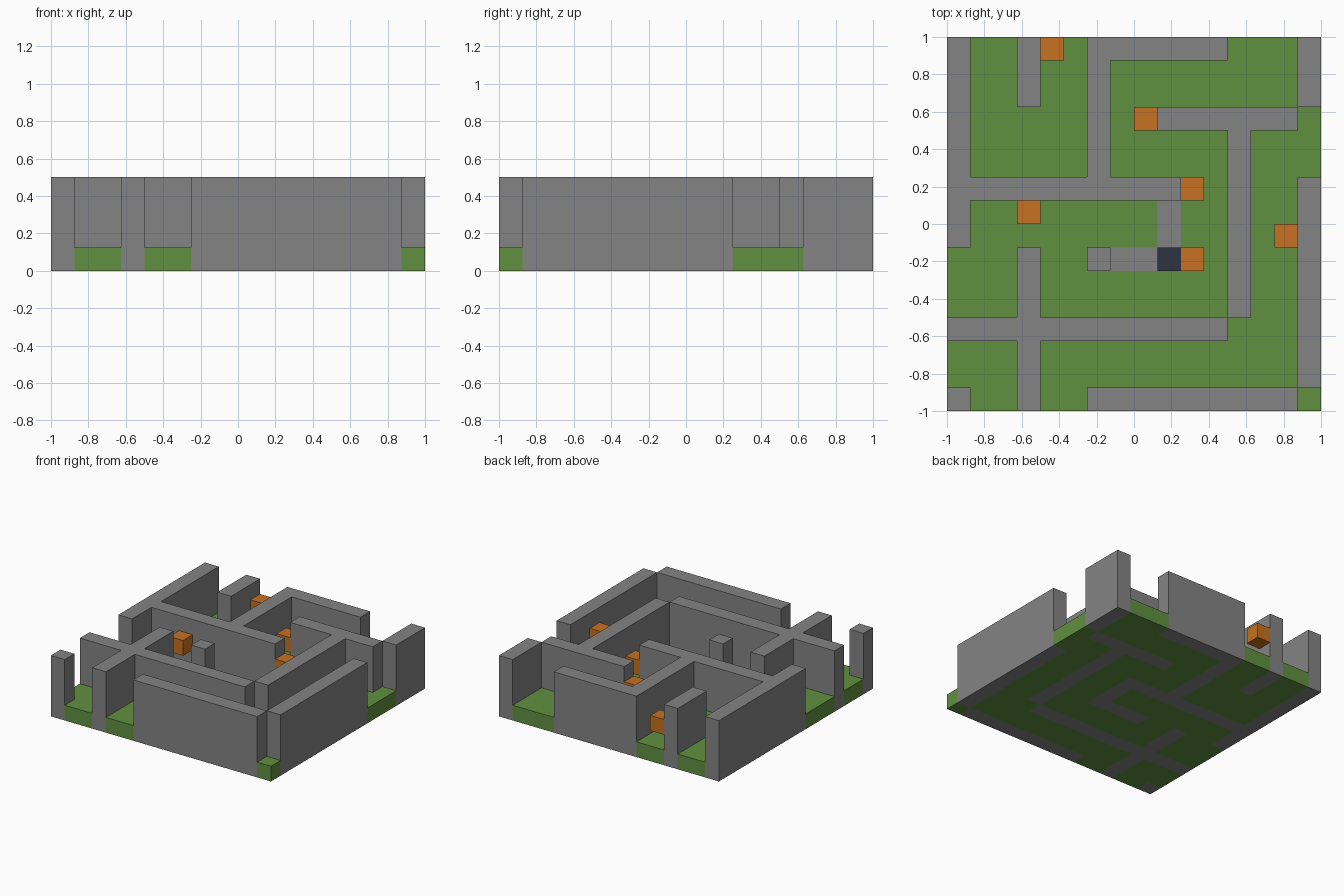
import bpy
import bmesh
import math

cube = bpy.data.objects.get("Cube")
if cube:
    bpy.data.objects.remove(cube, do_unlink=True)

N = 16             # cells per side
CELL = 2 / N


def material(name, rgb):
    mat = bpy.data.materials.new(name)
    mat.use_nodes = True
    mat.diffuse_color = (*rgb, 1)
    mat.node_tree.nodes["Principled BSDF"].inputs["Base Color"].default_value = (*rgb, 1)
    return mat


stone = material("stone grey", (0.235, 0.23, 0.235))
grass = material("grass green", (0.12, 0.28, 0.052))
orange = material("orange", (0.57, 0.165, 0.015))
navy = material("dark navy", (0.026, 0.034, 0.053))


def cells(*rects):
    """Set of grid cells covered by (x0, y0, x1, y1) rectangles."""
    return {(x, y) for x0, y0, x1, y1 in rects
            for x in range(x0, x1) for y in range(y0, y1)}


def block(name, area, bottom, top, mat):
    """Extrude a set of grid cells into one solid with clean flat faces."""
    bm = bmesh.new()
    corners = {}

    def corner(x, y):
        if (x, y) not in corners:
            corners[x, y] = bm.verts.new((x * CELL - 1, y * CELL - 1, bottom * CELL))
        return corners[x, y]

    for x, y in sorted(area):
        bm.faces.new([corner(x, y), corner(x + 1, y), corner(x + 1, y + 1), corner(x, y + 1)])
    base = bm.faces[:]
    result = bmesh.ops.extrude_face_region(bm, geom=base, use_keep_orig=True)
    raised = [g for g in result["geom"] if isinstance(g, bmesh.types.BMVert)]
    bmesh.ops.translate(bm, verts=raised, vec=(0, 0, (top - bottom) * CELL))
    bmesh.ops.recalc_face_normals(bm, faces=bm.faces[:])
    mesh = bpy.data.meshes.new(name)
    bm.to_mesh(mesh)
    bm.free()
    mesh.materials.append(mat)
    obj = bpy.data.objects.new(name, mesh)
    bpy.context.collection.objects.link(obj)
    return obj


# Maze walls, standing through the floor
walls = cells(
    (0, 7, 1, 16), (0, 0, 1, 1), (6, 0, 15, 1), (15, 1, 16, 10),
    (15, 13, 16, 16), (6, 15, 12, 16),
    (3, 13, 4, 16), (6, 10, 7, 16), (1, 9, 10, 10),
    (9, 12, 15, 13), (12, 4, 13, 13),
    (0, 3, 12, 4), (3, 0, 4, 7), (6, 6, 7, 7))
block("maze_walls", walls, 0, 4, stone)

# Stone path set flush in the grass
path = cells((9, 6, 10, 9), (7, 6, 9, 7))
block("stone_path", path, 0, 1, stone)

# Grass floor fills every other cell
block("grass_floor", cells((0, 0, N, N)) - walls - path, 0, 1, grass)

# Floating pickups
for i, (x, y) in enumerate([(4, 15), (8, 12), (10, 9), (3, 8), (14, 7)], 1):
    block(f"floating_cube_{i}", {(x, y)}, 2, 3, orange)

# Pair of cubes resting on the floor
block("resting_orange_cube", {(10, 6)}, 1, 2, orange)
block("dark_cube", {(9, 6)}, 1, 2, navy)
